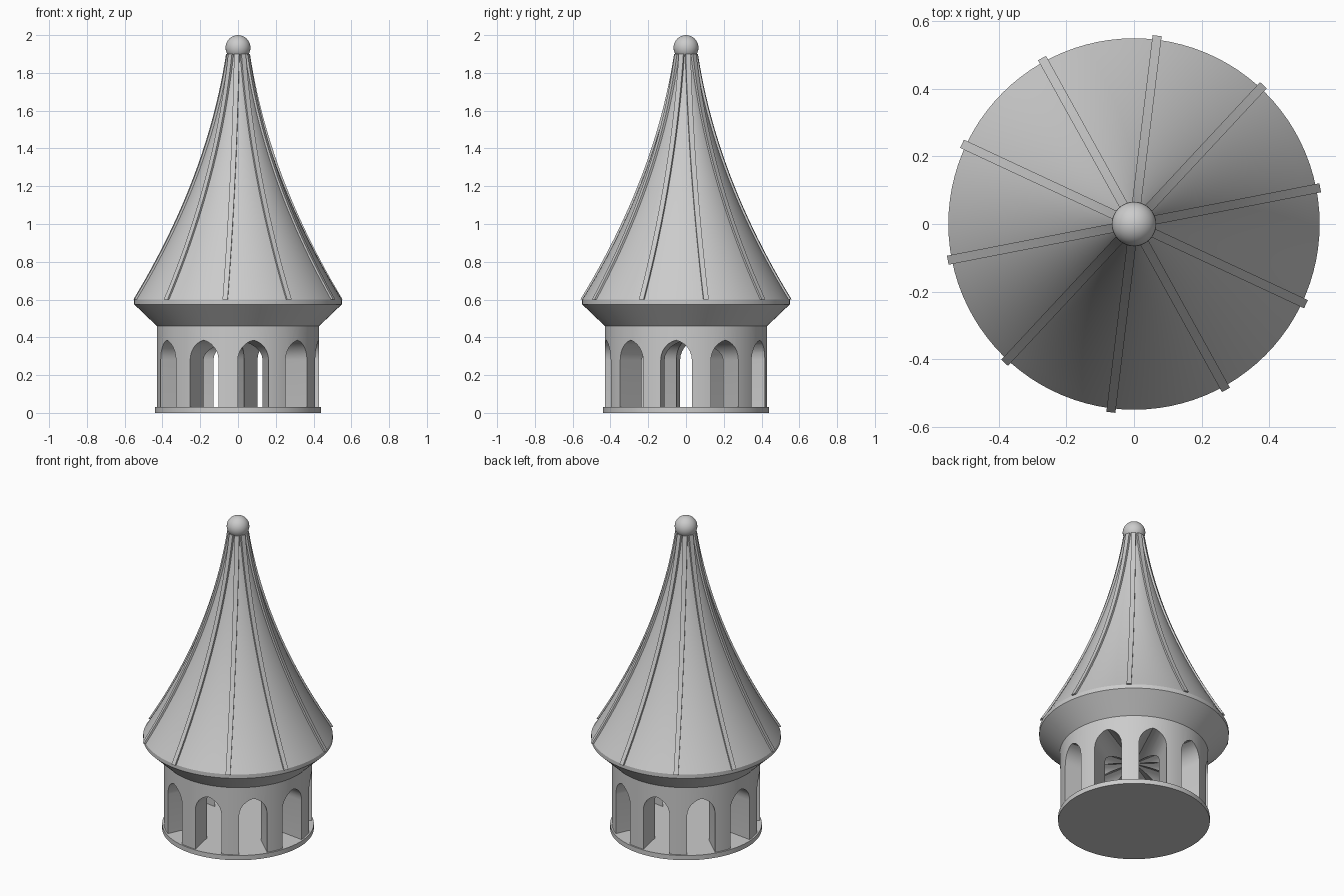
import bpy, bmesh, math
from mathutils import Matrix

if "Cube" in bpy.data.objects:
    bpy.data.objects.remove(bpy.data.objects["Cube"])

COUNT = 10                       # ribs and arches around the tower
RIB_START = math.radians(11)
STEP = 2 * math.pi / COUNT

stone = bpy.data.materials.new("grey stone")
stone.diffuse_color = (0.6, 0.6, 0.6, 1)
stone.use_nodes = True
stone.node_tree.nodes["Principled BSDF"].inputs["Base Color"].default_value = stone.diffuse_color


def add_object(name, bm):
    bmesh.ops.recalc_face_normals(bm, faces=bm.faces[:])
    mesh = bpy.data.meshes.new(name)
    bm.to_mesh(mesh)
    bm.free()
    ob = bpy.data.objects.new(name, mesh)
    bpy.context.collection.objects.link(ob)
    mesh.materials.append(stone)
    return ob


def select(ob):
    bpy.ops.object.select_all(action='DESELECT')
    ob.select_set(True)
    bpy.context.view_layer.objects.active = ob


def smooth(ob):
    select(ob)
    bpy.ops.object.shade_smooth_by_angle(angle=math.radians(30))


def lathe(name, profile, sides=96):
    """Closed solid of revolution from (radius, height) points."""
    bm = bmesh.new()
    rings = [[bm.verts.new((r * math.cos(2 * math.pi * i / sides),
                            r * math.sin(2 * math.pi * i / sides), z))
              for i in range(sides)] for r, z in profile]
    for a, b in zip(rings, rings[1:]):
        for i in range(sides):
            j = (i + 1) % sides
            bm.faces.new((a[i], a[j], b[j], b[i]))
    bm.faces.new(rings[0])
    bm.faces.new(rings[-1])
    return add_object(name, bm)


def extrude_outline(bm, points, axis, depth, angle):
    """Add a prism: outline extruded both ways along axis, then turned about z."""
    verts = [bm.verts.new(p) for p in points]
    face = bm.faces.new(verts)
    ext = bmesh.ops.extrude_face_region(bm, geom=[face])
    new = [g for g in ext["geom"] if isinstance(g, bmesh.types.BMVert)]
    shift = [depth if k == axis else 0 for k in range(3)]
    bmesh.ops.translate(bm, verts=new, vec=shift)
    bmesh.ops.rotate(bm, verts=verts + new, cent=(0, 0, 0),
                     matrix=Matrix.Rotation(angle, 3, 'Z'))


def roof_radius(z):
    u = (1.9 - z) / 1.3
    return 0.05 + 0.2 * u + 0.3 * u * u


# Base plate
smooth(lathe("base_plate", [(0.44, 0), (0.44, 0.03)]))

# Arcade drum, opened by pointed tunnels that cross at the centre
drum = lathe("arcade_drum", [(0.43, 0.02), (0.43, 0.47)])
HALF, SPRING, APEX = 0.083, 0.28, 0.385
offset = ((APEX - SPRING) ** 2 - HALF ** 2) / (2 * HALF)
sweep = math.atan2(APEX - SPRING, offset)
arc = [(HALF + offset) * math.cos(sweep * i / 6) - offset for i in range(6)]
rise = [SPRING + (HALF + offset) * math.sin(sweep * i / 6) for i in range(6)]
right = [(HALF, -0.05)] + list(zip(arc, rise))
outline = right + [(0, APEX)] + [(-y, z) for y, z in reversed(right)]
for k in range(COUNT // 2):
    bm = bmesh.new()
    extrude_outline(bm, [(-0.6, y, z) for y, z in outline], 0, 1.2,
                    RIB_START + (k + 0.5) * STEP)
    cutter = add_object("arch_cutter", bm)
    cutter.hide_render = True
    mod = drum.modifiers.new("arch", 'BOOLEAN')
    mod.operation = 'DIFFERENCE'
    mod.solver = 'EXACT'
    mod.object = cutter
    select(drum)
    bpy.ops.object.modifier_apply(modifier=mod.name)
    bpy.data.objects.remove(cutter)
smooth(drum)

# Flared eave under the roof
smooth(lathe("eave", [(0.43, 0.46), (0.55, 0.575), (0.55, 0.6)]))

# Concave spire roof
heights = [0.6 + 1.3 * i / 24 for i in range(25)]
smooth(lathe("roof", [(roof_radius(z), z) for z in heights]))

# Raised ribs running down the roof
bm = bmesh.new()
outer = [(roof_radius(z) + 0.012, z) for z in heights]
inner = [(roof_radius(z) - 0.02, z) for z in reversed(heights)]
for k in range(COUNT):
    extrude_outline(bm, [(r, -0.0135, z) for r, z in outer + inner], 1, 0.027,
                    RIB_START + k * STEP)
smooth(add_object("roof_ribs", bm))

# Ball finial
bm = bmesh.new()
bmesh.ops.create_uvsphere(bm, u_segments=32, v_segments=16, radius=0.066,
                          matrix=Matrix.Translation((0, 0, 1.934)))
smooth(add_object("finial_ball", bm))
